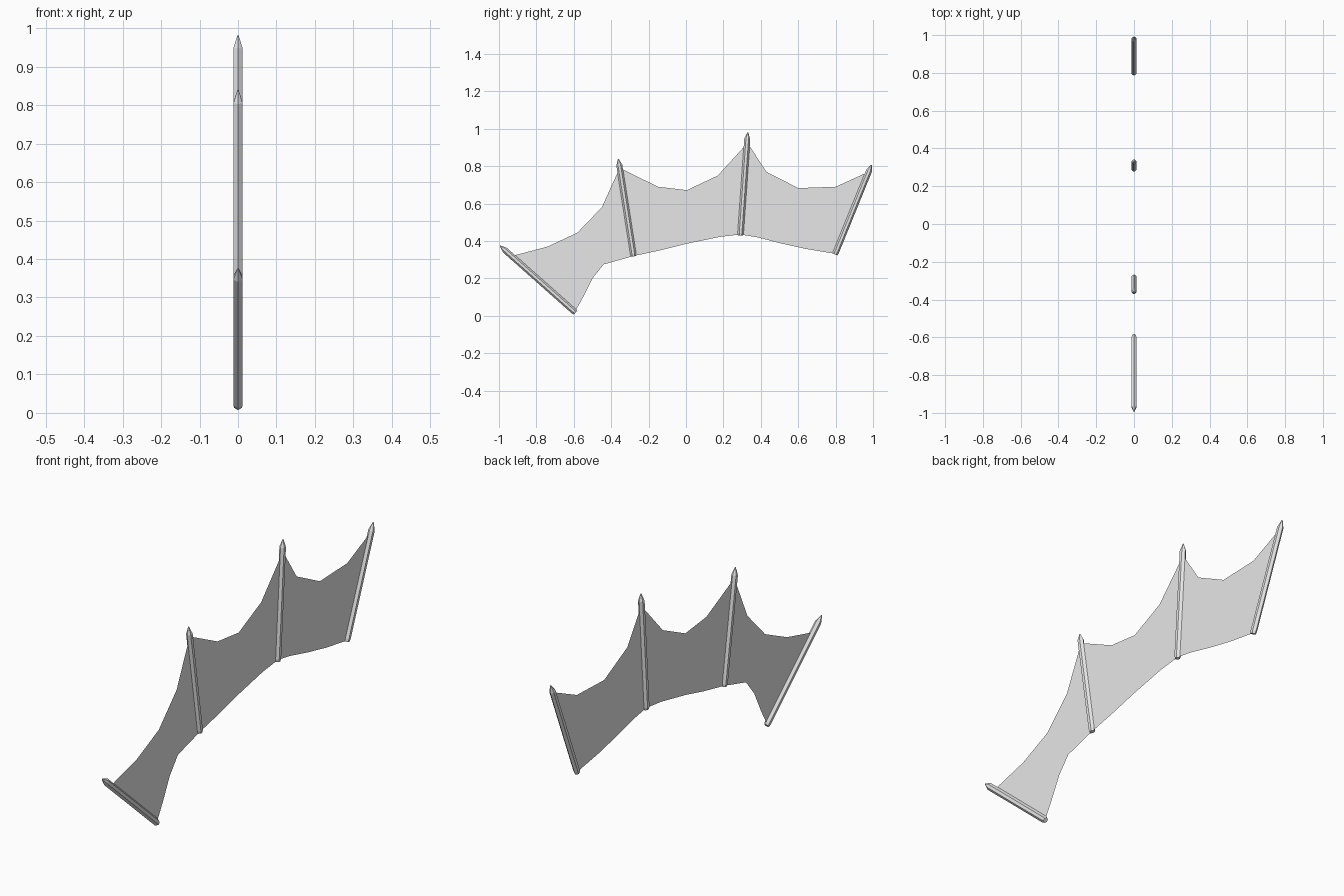
import bpy, bmesh
from mathutils import Vector

if "Cube" in bpy.data.objects:
    bpy.data.objects.remove(bpy.data.objects["Cube"])

grey = bpy.data.materials.new("light_grey")
grey.diffuse_color = (0.8, 0.8, 0.8, 1)
grey.use_nodes = True
grey.node_tree.nodes["Principled BSDF"].inputs["Base Color"].default_value = grey.diffuse_color


def finish(bm, name):
    mesh = bpy.data.meshes.new(name)
    bm.to_mesh(mesh)
    bm.free()
    mesh.materials.append(grey)
    bpy.context.collection.objects.link(bpy.data.objects.new(name, mesh))


def spine(name, base, tip):
    """Six-sided rod in the x = 0 plane with a pointed head and a blunt foot."""
    a, b = Vector((0, *base)), Vector((0, *tip))
    axis = (b - a).normalized()
    side = Vector((0, axis.z, -axis.y))
    section = [(0, 0.016), (0.012, 0.007), (0.012, -0.007),
               (0, -0.016), (-0.012, -0.007), (-0.012, 0.007)]
    length = (b - a).length
    bm = bmesh.new()
    rings = []
    for d, s in ((0, 0.8), (0.012, 1), (length - 0.035, 1), (length - 0.001, 0.15)):
        rings.append([bm.verts.new(a + axis * d + side * (v * s) + Vector((u * s, 0, 0)))
                      for u, v in section])
    for r, q in zip(rings, rings[1:]):
        for i in range(6):
            j = (i + 1) % 6
            bm.faces.new((r[i], r[j], q[j], q[i]))
    bm.faces.new(rings[0][::-1])
    bm.faces.new(rings[-1])
    bmesh.ops.recalc_face_normals(bm, faces=bm.faces)
    finish(bm, name)


def web(name, top, bottom):
    """Flat membrane panel filled between an upper and a lower edge."""
    bm = bmesh.new()
    t = [bm.verts.new((0, *p)) for p in top]
    b = [bm.verts.new((0, *p)) for p in bottom]
    for i in range(len(t) - 1):
        bm.faces.new((b[i], b[i + 1], t[i + 1], t[i]))
    finish(bm, name)


# Spines, front to back, as (y, z) foot and tip
spine("front_spine", (-0.591, 0.017), (-0.995, 0.375))
spine("second_spine", (-0.28, 0.318), (-0.362, 0.84))
spine("third_spine", (0.291, 0.43), (0.33, 0.982))
spine("rear_spine", (0.797, 0.328), (0.992, 0.808))

# Membrane panels with scalloped upper edges
web("front_web",
    [(-0.93, 0.32), (-0.74, 0.37), (-0.58, 0.445), (-0.45, 0.58), (-0.355, 0.79)],
    [(-0.595, 0.02), (-0.55, 0.10), (-0.50, 0.20), (-0.44, 0.275), (-0.28, 0.32)])
web("middle_web",
    [(-0.352, 0.79), (-0.15, 0.69), (0.005, 0.672), (0.17, 0.75), (0.325, 0.92)],
    [(-0.28, 0.32), (-0.13, 0.352), (0.0, 0.385), (0.18, 0.422), (0.29, 0.435)])
web("rear_web",
    [(0.325, 0.92), (0.345, 0.90), (0.43, 0.77), (0.60, 0.683), (0.80, 0.69), (0.965, 0.765)],
    [(0.29, 0.435), (0.31, 0.432), (0.38, 0.42), (0.51, 0.387), (0.64, 0.358), (0.797, 0.332)])
